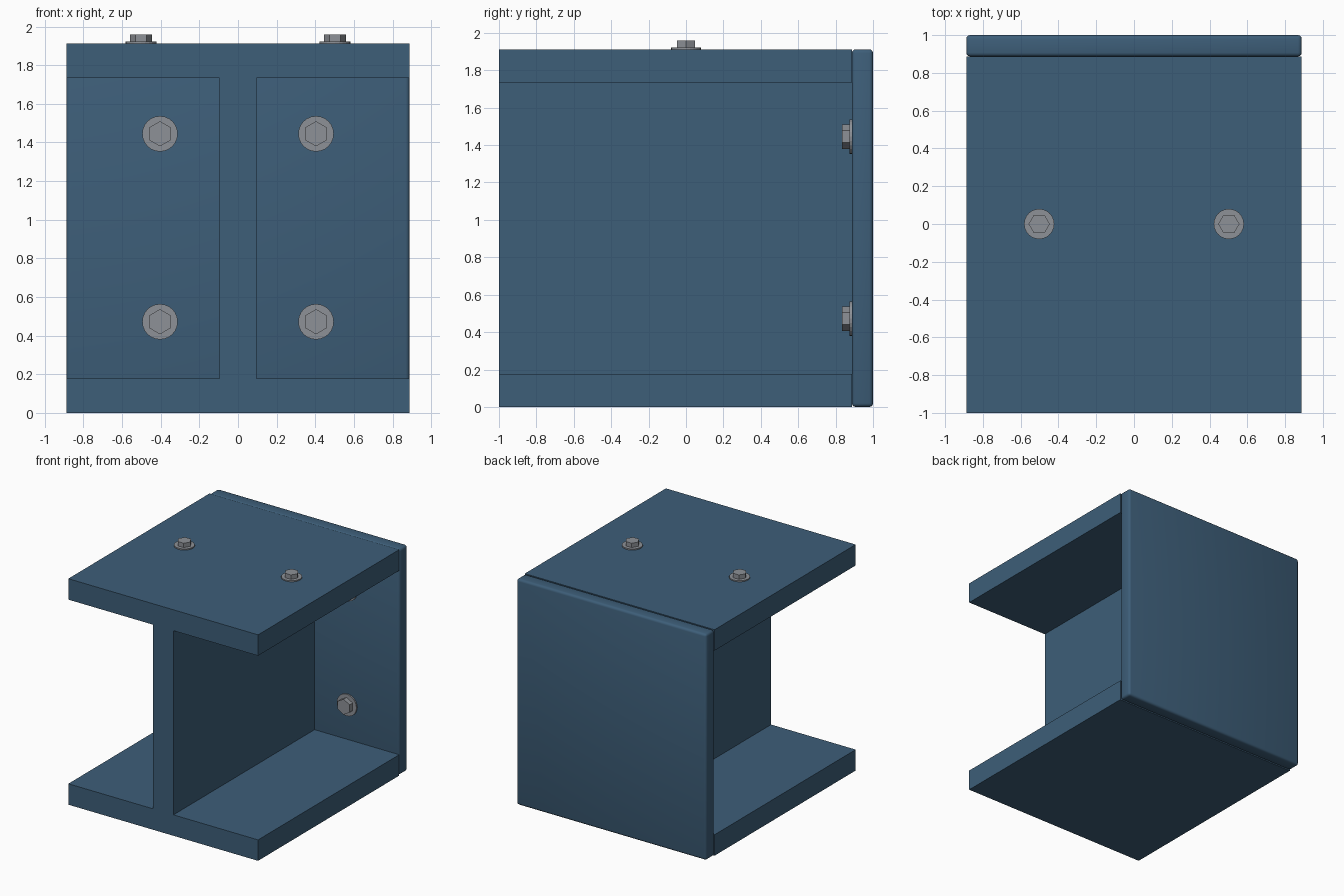
import bpy, bmesh, math
from mathutils import Matrix, Vector

if "Cube" in bpy.data.objects:
    bpy.data.objects.remove(bpy.data.objects["Cube"])


def material(name, rgb):
    m = bpy.data.materials.new(name)
    m.diffuse_color = (*rgb, 1)
    m.use_nodes = True
    m.node_tree.nodes["Principled BSDF"].inputs["Base Color"].default_value = m.diffuse_color
    return m


BLUE = material("steel blue paint", (0.047, 0.112, 0.19))
GREY = material("bolt grey", (0.27, 0.285, 0.31))


def finish(name, bm, mat):
    bmesh.ops.recalc_face_normals(bm, faces=bm.faces)
    me = bpy.data.meshes.new(name)
    bm.to_mesh(me)
    bm.free()
    me.materials.append(mat)
    ob = bpy.data.objects.new(name, me)
    bpy.context.collection.objects.link(ob)
    return ob


# I-beam: right half of the profile, mirrored and extruded along y
W, H, T, WEB = 0.888, 1.912, 0.177, 0.096
half = [(W, 0), (W, T), (WEB, T), (WEB, H - T), (W, H - T), (W, H)]
profile = half + [(-x, z) for x, z in reversed(half)]
bm = bmesh.new()
face = bm.faces.new([bm.verts.new((x, -1, z)) for x, z in profile])
new = bmesh.ops.extrude_face_region(bm, geom=[face])["geom"]
bmesh.ops.translate(bm, vec=(0, 1.887, 0),
                    verts=[v for v in new if isinstance(v, bmesh.types.BMVert)])
finish("i_beam", bm, BLUE)

# End plate with softly rounded edges
Y0 = 0.887
bm = bmesh.new()
bmesh.ops.create_cube(bm, size=1, matrix=Matrix.Translation((0, (Y0 + 1) / 2, H / 2))
                      @ Matrix.Diagonal((2 * W, 1 - Y0, H, 1)))
bmesh.ops.bevel(bm, geom=bm.edges[:], offset=0.02, segments=3, profile=0.5,
                affect='EDGES')
plate = finish("end_plate", bm, BLUE)
for p in plate.data.polygons:
    p.use_smooth = True


# Bolt: round washer and hexagonal head, built along local z
def bolt(name, pos, rot, washer_r, washer_h, head_r, head_h):
    base = Matrix.Translation(pos) @ rot
    bm = bmesh.new()
    for r, z0, z1, n in ((washer_r, -0.004, washer_h, 24), (head_r, washer_h, head_h, 6)):
        bottom = [bm.verts.new(base @ Vector((r * math.cos(i * math.tau / n),
                                              r * math.sin(i * math.tau / n), z0)))
                  for i in range(n)]
        f = bm.faces.new(bottom)
        geom = bmesh.ops.extrude_face_region(bm, geom=[f])["geom"]
        up = base.to_3x3() @ Vector((0, 0, z1 - z0))
        bmesh.ops.translate(bm, vec=up,
                            verts=[v for v in geom if isinstance(v, bmesh.types.BMVert)])
    finish(name, bm, GREY)


toward_front = Matrix.Rotation(math.pi / 2, 4, 'X') @ Matrix.Rotation(math.pi / 2, 4, 'Z')
for side, sx in (("left", -1), ("right", 1)):
    # Bolts on the top flange
    bolt(f"top_bolt_{side}", (sx * 0.502, 0, H), Matrix.Identity(4),
         0.08, 0.01, 0.056, 0.047)
    # Bolts on the inner face of the end plate
    for level, z in (("lower", 0.472), ("upper", 1.445)):
        bolt(f"plate_bolt_{level}_{side}", (sx * 0.404, Y0, z), toward_front,
             0.092, 0.012, 0.065, 0.053)
